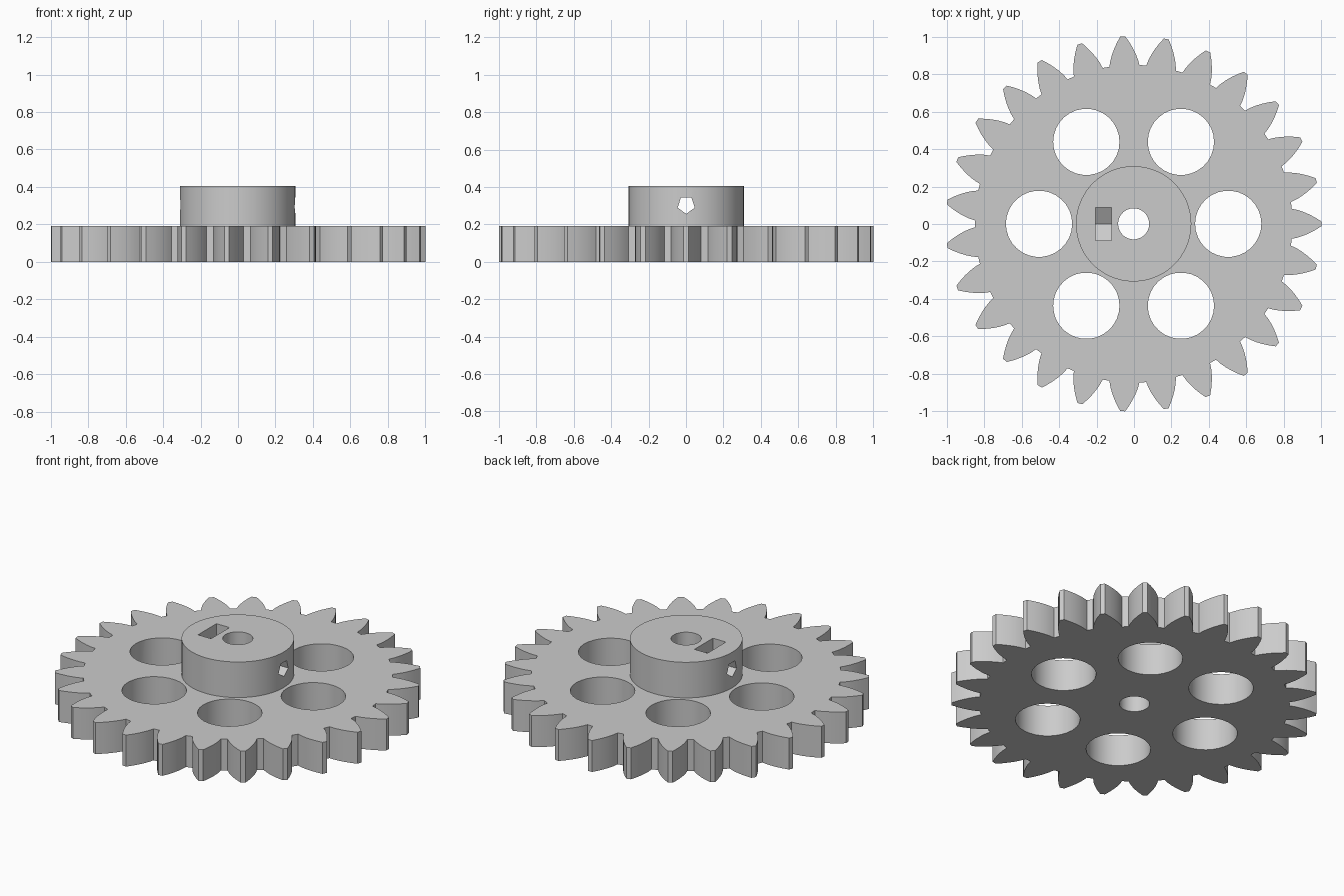
import bpy, bmesh, math
from math import pi, cos, sin, tan, acos
from mathutils import Matrix, Vector

if "Cube" in bpy.data.objects:
    bpy.data.objects.remove(bpy.data.objects["Cube"])

CENTRE = Vector((-0.002, 0.001, 0))
TEETH, TIP, ROOT, PITCH = 27, 1.002, 0.848, 0.934
PRESSURE = math.radians(28)
PLATE_TOP, HUB_TOP = 0.19, 0.405

grey = bpy.data.materials.new("plain grey")
grey.use_nodes = True
colour = (0.6, 0.6, 0.6, 1)
grey.diffuse_color = colour
grey.node_tree.nodes["Principled BSDF"].inputs["Base Color"].default_value = colour


def prism(name, outline, low, high, turn=None):
    """Extrude a 2D outline from low to high, optionally turned to another axis."""
    bm = bmesh.new()
    base = bm.faces.new([bm.verts.new((x, y, low)) for x, y in outline])
    walls = bmesh.ops.extrude_face_region(bm, geom=[base])["geom"]
    top = [v for v in walls if isinstance(v, bmesh.types.BMVert)]
    bmesh.ops.translate(bm, verts=top, vec=(0, 0, high - low))
    if turn:
        bm.transform(turn)
    bmesh.ops.translate(bm, verts=bm.verts, vec=CENTRE)
    bmesh.ops.recalc_face_normals(bm, faces=bm.faces)
    mesh = bpy.data.meshes.new(name)
    bm.to_mesh(mesh)
    bm.free()
    mesh.materials.append(grey)
    part = bpy.data.objects.new(name, mesh)
    bpy.context.collection.objects.link(part)
    return part


def circle(radius, sides, cx=0, cy=0, start=0):
    return [(cx + radius * cos(start + 2 * pi * i / sides),
             cy + radius * sin(start + 2 * pi * i / sides)) for i in range(sides)]


def cut(part, cutters):
    bpy.context.view_layer.objects.active = part
    for cutter in cutters:
        cutter.hide_render = True
        mod = part.modifiers.new("cut", 'BOOLEAN')
        mod.operation, mod.solver, mod.object = 'DIFFERENCE', 'EXACT', cutter
        bpy.ops.object.modifier_apply(modifier=mod.name)
        bpy.data.objects.remove(cutter)


def smooth(part):
    bpy.ops.object.select_all(action='DESELECT')
    part.select_set(True)
    bpy.context.view_layer.objects.active = part
    bpy.ops.object.shade_smooth_by_angle(angle=math.radians(14))


# Involute tooth outline, repeated around the rim
def half_angle(r):
    a = acos(PITCH * cos(PRESSURE) / r)
    return pi / (2 * TEETH) + (tan(PRESSURE) - PRESSURE) - (tan(a) - a) - 0.002


steps = 5
radii = [ROOT + (TIP - ROOT) * i / steps for i in range(steps + 1)]
flank = [(r, -half_angle(r)) for r in radii]
tooth = flank + [(r, -a) for r, a in reversed(flank)]
rim = [(r * cos(a + 2 * pi * t / TEETH), r * sin(a + 2 * pi * t / TEETH))
       for t in range(TEETH) for r, a in tooth]

# Toothed plate with six lightening holes and the bore
plate = prism("gear_plate", rim, 0, PLATE_TOP)
holes = [prism("hole_cutter", circle(0.177, 30, 0.505 * cos(k * pi / 3),
                                     0.505 * sin(k * pi / 3)), -0.1, 0.5) for k in range(6)]
cut(plate, holes + [prism("bore_cutter", circle(0.083, 30), -0.1, 0.6)])
smooth(plate)

# Hub with bore, cross hole for a set screw, and a pointed nut slot
hub = prism("hub", circle(0.308, 60), PLATE_TOP, HUB_TOP)
along_x = Matrix(((0, 0, 1), (1, 0, 0), (0, 1, 0))).to_4x4()
slot = [(0, 0.2), (0.088, 0.252), (0.088, 0.5), (-0.088, 0.5), (-0.088, 0.252)]
cut(hub, [
    prism("bore_cutter", circle(0.083, 30), -0.1, 0.6),
    prism("screw_cutter", circle(0.048, 5, 0, 0.304, -pi / 2), -0.5, 0.5, along_x),
    prism("slot_cutter", slot, -0.204, -0.117, along_x),
])
smooth(hub)
